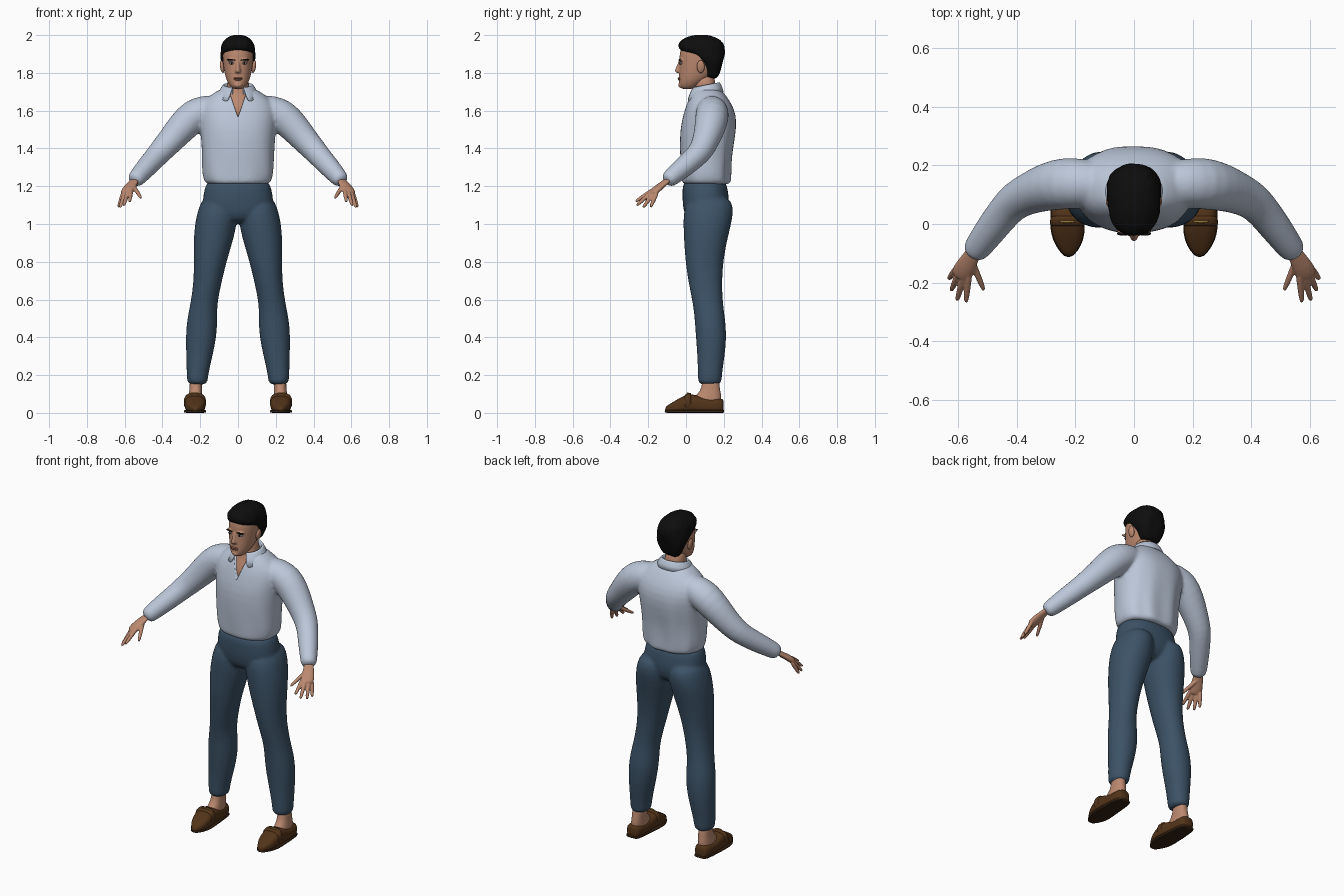
import bpy, bmesh, math, random
from mathutils import Vector, Matrix

random.seed(4)
if "Cube" in bpy.data.objects:
    bpy.data.objects.remove(bpy.data.objects["Cube"])


def material(name, *rgb):
    m = bpy.data.materials.new(name)
    m.use_nodes = True
    m.diffuse_color = (*rgb, 1)
    shader = m.node_tree.nodes["Principled BSDF"]
    shader.inputs["Base Color"].default_value = (*rgb, 1)
    shader.inputs["Roughness"].default_value = 0.8
    return m


SHIRT = material("pale blue cotton", .50, .57, .69)
DENIM = material("slate blue cloth", .045, .085, .135)
SKIN = material("tan skin", .50, .25, .16)
HAIR = material("black hair", .004, .004, .004)
LEATHER = material("brown leather", .085, .034, .010)
SOLE = material("dark brown sole", .035, .015, .006)
BRASS = material("brass", .30, .18, .04)
WHITE = material("eye white", .55, .50, .46)
LIPS = material("muted lips", .33, .13, .09)


def ring(center, u, v, power=2.0, n=24, fold=None):
    """Superellipse cross-section around center with half axes u and v."""
    pts = []
    for i in range(n):
        a = 2 * math.pi * i / n
        c, s = math.cos(a), math.sin(a)
        c = math.copysign(abs(c) ** (2 / power), c)
        s = math.copysign(abs(s) ** (2 / power), s)
        k = fold(a, center.z) if fold else 1
        pts.append(center + (u * c + v * s) * k)
    return pts


def loft(bm, rings):
    """Closed skin through a list of rings."""
    loops = [[bm.verts.new(p) for p in r] for r in rings]
    n = len(loops[0])
    for a, b in zip(loops, loops[1:]):
        for i in range(n):
            j = (i + 1) % n
            bm.faces.new((a[i], a[j], b[j], b[i]))
    bm.faces.new(loops[0])
    bm.faces.new(loops[-1])


def stack(bm, rows, side=1, power=2.3, n=24, fold=None):
    """Upright loft from rows of (z, x min, x max, y front, y back)."""
    loft(bm, [ring(Vector((side * (a + b) / 2, (f + k) / 2, z)), Vector(((b - a) / 2, 0, 0)),
                   Vector((0, (k - f) / 2, 0)), power, n, fold) for z, a, b, f, k in rows])


def centred(rows):
    return [(z, -w, w, f, k) for z, w, f, k in rows]


def tube(bm, path, side=1, n=16, flat=1.0):
    """Round limb along points of (x, y, z, radius)."""
    pts = [Vector((side * x, y, z)) for x, y, z, r in path]
    rings = []
    for i, p in enumerate(pts):
        t = (pts[min(i + 1, len(pts) - 1)] - pts[max(i - 1, 0)]).normalized()
        u = t.cross(Vector((0, 0, 1))).normalized()
        rings.append(ring(p, u * path[i][3], u.cross(t) * path[i][3] * flat, n=n))
    loft(bm, rings)


def ball(bm, center, size, turn=0):
    m = Matrix.Translation(center) @ Matrix.Rotation(turn, 4, 'Y') @ Matrix.Diagonal((*size, 1))
    bmesh.ops.create_uvsphere(bm, u_segments=20, v_segments=12, radius=1, matrix=m)


def finish(bm, name, mat, subdiv=1, voxel=0, smooth=0, mirror=False):
    bmesh.ops.recalc_face_normals(bm, faces=bm.faces)
    for f in bm.faces:
        f.smooth = True
    me = bpy.data.meshes.new(name)
    bm.to_mesh(me)
    bm.free()
    me.materials.append(mat)
    ob = bpy.data.objects.new(name, me)
    bpy.context.collection.objects.link(ob)
    if subdiv:
        ob.modifiers.new("Round", 'SUBSURF').levels = subdiv
        ob.modifiers["Round"].render_levels = subdiv
    if voxel:
        r = ob.modifiers.new("Blend", 'REMESH')
        r.mode, r.voxel_size, r.use_smooth_shade = 'VOXEL', voxel, True
    if smooth:
        s = ob.modifiers.new("Soften", 'SMOOTH')
        s.factor, s.iterations = .5, smooth
    if mirror:
        ob.modifiers.new("Mirror", 'MIRROR')
    return ob


# Shirt: torso with soft folds, blended with both sleeves
def folds(a, z):
    back = max(0, math.sin(a))
    low = max(0, min(1, (1.6 - z) / .3))
    return 1 + low * (.012 * math.sin(7 * a + 14 * z) + .03 * back * math.cos(10 * a))


bm = bmesh.new()
stack(bm, centred([(1.205, .168, -.018, .232), (1.225, .176, -.022, .24), (1.26, .188, -.024, .24),
                   (1.33, .19, -.028, .243), (1.4, .192, -.032, .25), (1.5, .20, -.032, .268),
                   (1.58, .21, -.014, .266), (1.64, .195, .004, .24), (1.69, .135, .028, .205),
                   (1.725, .08, .045, .172)]), n=48, fold=folds)
for s in (1, -1):
    tube(bm, [(.1, .135, 1.61, .075), (.17, .138, 1.6, .086), (.235, .14, 1.575, .092), (.295, .128, 1.515, .085),
              (.35, .108, 1.45, .074), (.405, .082, 1.39, .067), (.44, .045, 1.35, .061),
              (.49, -.02, 1.295, .056), (.53, -.075, 1.25, .049), (.555, -.108, 1.222, .043)], s)
shirt = finish(bm, "shirt", SHIRT, 1, .009, 6)

# Open neckline cut into the shirt
bm = bmesh.new()
wedge = [(0, 1.565), (.05, 1.71), (.05, 1.8), (-.05, 1.8), (-.05, 1.71)]
loft(bm, [[Vector((x, y, z)) for x, z in wedge] for y in (-.1, .07)])
cutter = finish(bm, "neckline_cutter", SHIRT, 0)
cutter.hide_render = True
cutter.hide_viewport = True
cut = shirt.modifiers.new("Neckline", 'BOOLEAN')
cut.operation, cut.object = 'DIFFERENCE', cutter

# Collar: folded band, open at the front
bm = bmesh.new()
rows = []
for i in range(33):
    t = math.radians(-158 + 316 * i / 32)
    f = (1 - math.cos(t)) / 2
    s, c = math.sin(t), math.cos(t)
    tip = max(0, f - .6)
    rows.append([bm.verts.new(p) for p in (
        (.066 * s, .105 + .062 * c, 1.70 - .04 * f),
        (.071 * s, .105 + .066 * c, 1.755 - .025 * f),
        (.084 * s, .105 + .078 * c, 1.75 - .028 * f),
        ((.11 + .08 * tip) * s, .105 + (.095 + .04 * tip) * c, 1.70 - .03 * f - .06 * tip))])
for a, b in zip(rows, rows[1:]):
    for i in range(3):
        bm.faces.new((a[i], a[i + 1], b[i + 1], b[i]))
collar = finish(bm, "collar", SHIRT)
collar.modifiers.new("Cloth", 'SOLIDIFY').thickness = .007

# Trousers: pelvis blended with both legs
bm = bmesh.new()
stack(bm, centred([(1.0, .1, .02, .18), (1.05, .18, -.012, .222), (1.12, .192, -.02, .232),
                   (1.19, .177, -.02, .22), (1.24, .166, -.014, .212)]))
for s in (1, -1):
    stack(bm, [(.148, .172, .258, .075, .178), (.165, .16, .27, .062, .19), (.2, .158, .272, .063, .19),
               (.3, .135, .274, .06, .205), (.4, .113, .278, .052, .216), (.5, .108, .27, .045, .208),
               (.57, .112, .253, .038, .196), (.7, .085, .234, .01, .19), (.82, .055, .234, -.006, .2),
               (.93, .02, .236, -.012, .222), (1.02, .002, .226, -.016, .246), (1.09, .005, .208, -.01, .253),
               (1.15, .03, .18, .03, .23)], s, 2.1)
finish(bm, "trousers", DENIM, 1, .009, 5)

# Head, jaw and nose
bm = bmesh.new()
stack(bm, centred([(1.712, .026, -.024, .03), (1.732, .045, -.037, .07), (1.765, .063, -.038, .12),
                   (1.80, .072, -.037, .155), (1.85, .08, -.035, .175), (1.90, .083, -.036, .187),
                   (1.94, .08, -.026, .187), (1.97, .062, 0, .165), (1.985, .03, .05, .12)]), power=2.2)
stack(bm, centred([(1.797, .016, -.05, 0), (1.808, .018, -.064, 0), (1.825, .012, -.056, 0),
                   (1.855, .009, -.043, 0), (1.875, .01, -.036, 0)]), n=12)
ball(bm, (0, -.028, 1.735), (.022, .014, .014))
for s in (1, -1):
    ball(bm, (s * .034, -.026, 1.868), (.026, .011, .008))
finish(bm, "head", SKIN, 1, .005, 3)

# Neck and upper chest inside the open collar
bm = bmesh.new()
stack(bm, centred([(1.54, .08, .004, .18), (1.6, .085, .002, .19), (1.65, .08, .02, .18),
                   (1.69, .065, .04, .165), (1.74, .057, .047, .155), (1.80, .055, .04, .15)]))
finish(bm, "neck", SKIN)

# Face details
bm = bmesh.new()
ball(bm, (.084, .078, 1.833), (.011, .021, .034), .15)
finish(bm, "ear", SKIN, 0, mirror=True)
bm = bmesh.new()
ball(bm, (.033, -.026, 1.851), (.015, .008, .006))
finish(bm, "eye", WHITE, 0, mirror=True)
bm = bmesh.new()
ball(bm, (.033, -.031, 1.851), (.006, .005, .006))
finish(bm, "iris", HAIR, 0, mirror=True)
bm = bmesh.new()
ball(bm, (.036, -.033, 1.869), (.023, .007, .004), -.08)
finish(bm, "eyebrow", HAIR, 0, mirror=True)
bm = bmesh.new()
for z in (1.772, 1.765):
    ball(bm, (0, -.035, z), (.023, .009, .005))
finish(bm, "lips", LIPS, 0)

# Short hair, tousled a little
bm = bmesh.new()
stack(bm, centred([(1.768, .045, .11, .16), (1.79, .062, .1, .176), (1.835, .08, .09, .19),
                   (1.86, .09, .06, .197), (1.89, .093, .035, .203), (1.912, .092, -.02, .205),
                   (1.93, .091, -.04, .205), (1.95, .087, -.04, .202), (1.975, .072, -.025, .185),
                   (1.992, .05, .01, .15), (2.002, .02, .05, .11)]), power=2.5, n=40)
for v in bm.verts:
    if v.co.z < 1.98:
        v.co += Vector([random.uniform(-.004, .004) for _ in range(3)])
finish(bm, "hair", HAIR)

# Hands: palm, four fingers and thumb
bm = bmesh.new()
tube(bm, [(.543, -.09, 1.237, .028), (.558, -.115, 1.217, .029), (.575, -.145, 1.193, .036),
          (.588, -.17, 1.17, .038), (.596, -.185, 1.157, .03)], flat=.5)
for knuckle, tip in [((.566, -.187, 1.172), (.574, -.268, 1.118)), ((.585, -.19, 1.163), (.605, -.262, 1.097)),
                     ((.602, -.178, 1.155), (.625, -.228, 1.086)), ((.612, -.16, 1.152), (.633, -.188, 1.088)),
                     ((.553, -.13, 1.2), (.512, -.228, 1.136))]:
    a, b = Vector(knuckle), Vector(tip)
    tube(bm, [(*a.lerp(b, t), r) for t, r in ((-.25, .011), (0, .0125), (.5, .0115), (.9, .009), (1, .005))], n=10)
finish(bm, "hand", SKIN, 1, .004, 2, True)

# Feet and ankles
bm = bmesh.new()
stack(bm, [(.03, .185, .268, -.01, .185), (.07, .187, .266, .03, .188), (.1, .19, .26, .06, .186),
           (.13, .19, .256, .085, .178), (.2, .19, .256, .085, .175)])
finish(bm, "ankle", SKIN, mirror=True)


# Loafers: upper, sole, strap and brass bar
def shoe_loft(bm, rows, low=0, power=2.8):
    loft(bm, [ring(Vector((x, y, (low + h) / 2)), Vector((w, 0, 0)), Vector((0, 0, (h - low) / 2)), power)
              for y, x, w, h in rows])


bm = bmesh.new()
shoe_loft(bm, [(.2, .23, .026, .07), (.188, .23, .043, .078), (.13, .23, .049, .072), (.08, .23, .051, .082),
               (.035, .228, .055, .104), (-.015, .227, .057, .09), (-.055, .225, .05, .066),
               (-.088, .224, .032, .046), (-.112, .224, .012, .03)])
finish(bm, "shoe_upper", LEATHER, mirror=True)
bm = bmesh.new()
shoe_loft(bm, [(.203, .23, .03, .016), (.188, .23, .046, .016), (.1, .23, .053, .016), (.03, .228, .058, .016),
               (-.015, .227, .06, .016), (-.055, .225, .053, .016), (-.09, .224, .034, .016),
               (-.114, .224, .012, .016)], power=5)
finish(bm, "shoe_sole", SOLE, mirror=True)
bm = bmesh.new()
shoe_loft(bm, [(.03, .228, .056, .106), (.022, .228, .058, .108), (-.002, .228, .06, .1), (-.01, .228, .057, .094)], .01)
finish(bm, "shoe_strap", LEATHER, mirror=True)
bm = bmesh.new()
tube(bm, [(.2, .01, .1, .004), (.215, .008, .105, .005), (.241, .008, .105, .005), (.256, .01, .1, .004)], n=8)
finish(bm, "shoe_bar", BRASS, mirror=True)
